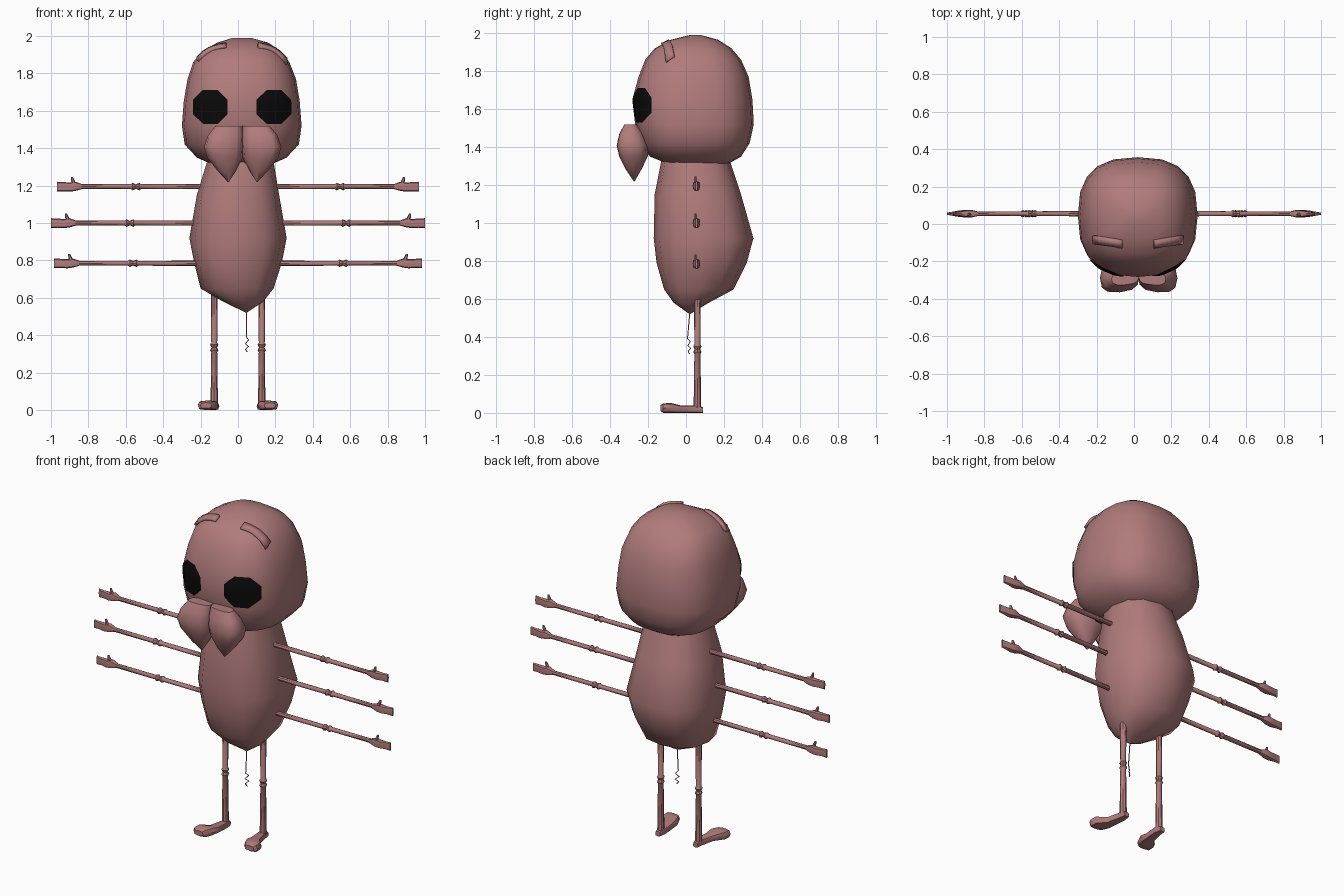
import bpy, bmesh, math
from mathutils import Vector
from mathutils.bvhtree import BVHTree

if "Cube" in bpy.data.objects:
    bpy.data.objects.remove(bpy.data.objects["Cube"])


def material(name, rgb):
    m = bpy.data.materials.new(name)
    m.diffuse_color = (*rgb, 1)
    m.use_nodes = True
    m.node_tree.nodes["Principled BSDF"].inputs["Base Color"].default_value = m.diffuse_color
    return m


SKIN = material("dusty pink", (0.44, 0.20, 0.20))
BLACK = material("black", (0.003, 0.003, 0.003))


def make(name, verts, faces, mat=SKIN, angle=40, fix=True):
    me = bpy.data.meshes.new(name)
    me.from_pydata(verts, [], faces)
    if fix:
        bm = bmesh.new()
        bm.from_mesh(me)
        bmesh.ops.recalc_face_normals(bm, faces=bm.faces)
        bm.to_mesh(me)
        bm.free()
    me.materials.append(mat)
    ob = bpy.data.objects.new(name, me)
    bpy.context.collection.objects.link(ob)
    bpy.ops.object.select_all(action='DESELECT')
    ob.select_set(True)
    bpy.context.view_layer.objects.active = ob
    bpy.ops.object.shade_smooth_by_angle(angle=math.radians(angle))
    return ob


def spow(v, p):
    return math.copysign(abs(v) ** p, v)


def loft(name, rings, n=8, e=2.0, place=lambda x, y, z: (x, y, z), angle=40):
    """Skin rounded cross-sections given as (height, x0, x1, y0, y1)."""
    verts, faces = [], []
    for h, x0, x1, y0, y1 in rings:
        for i in range(n):
            a = 2 * math.pi * i / n
            verts.append(place((x0 + x1) / 2 + (x1 - x0) / 2 * spow(math.cos(a), 2 / e),
                               (y0 + y1) / 2 + (y1 - y0) / 2 * spow(math.sin(a), 2 / e), h))
    for k in range(len(rings) - 1):
        for i in range(n):
            j = (i + 1) % n
            faces.append((k * n + i, k * n + j, (k + 1) * n + j, (k + 1) * n + i))
    faces += [tuple(range(n)), tuple(range((len(rings) - 1) * n, len(rings) * n))]
    return make(name, verts, faces, angle=angle)


def tube(points):
    """Round rings (height, radius) about the local axis."""
    return [(h, -r, r, -r, r) for h, r in points]


# head
head = loft("head", [
    (1.30, -0.09, 0.13, -0.04, 0.16), (1.31, -0.13, 0.17, -0.09, 0.22),
    (1.35, -0.22, 0.26, -0.19, 0.29), (1.42, -0.285, 0.325, -0.24, 0.335),
    (1.52, -0.30, 0.34, -0.268, 0.357), (1.65, -0.29, 0.33, -0.283, 0.35),
    (1.77, -0.27, 0.31, -0.25, 0.33), (1.86, -0.24, 0.275, -0.215, 0.29),
    (1.92, -0.19, 0.23, -0.165, 0.24), (1.965, -0.11, 0.16, -0.08, 0.17),
    (1.99, -0.03, 0.07, 0.02, 0.08)], n=20, e=2.6, angle=60)
tree = BVHTree.FromPolygons([v.co.copy() for v in head.data.vertices],
                            [tuple(p.vertices) for p in head.data.polygons])


def project(origin, direction, lift):
    hit, normal, _, _ = tree.ray_cast(Vector(origin), Vector(direction))
    return hit + normal * lift if hit else Vector(origin)


# body
loft("body", [
    (1.33, -0.165, 0.19, -0.13, 0.23), (1.15, -0.22, 0.22, -0.165, 0.29),
    (0.92, -0.26, 0.26, -0.17, 0.355), (0.79, -0.235, 0.235, -0.155, 0.32),
    (0.65, -0.20, 0.19, -0.115, 0.25), (0.58, -0.08, 0.135, -0.065, 0.12),
    (0.52, 0.044, 0.046, 0.019, 0.021)], n=12, e=2.4, angle=50)

# eyes: octagons laid on the face
for side, cx in (("left", -0.145), ("right", 0.19)):
    n, steps = 16, 4
    verts = [project((cx, -1, 1.62), (0, 1, 0), 0.006)]
    for k in range(1, steps + 1):
        for i in range(n):
            r = 0.098 * k / steps * (1 if i % 2 else math.cos(math.pi / 8))
            a = 2 * math.pi * i / n
            verts.append(project((cx + r * math.cos(a), -1, 1.62 + r * math.sin(a)), (0, 1, 0), 0.006))
    faces = [(0, 1 + i, 1 + (i + 1) % n) for i in range(n)]
    for k in range(steps - 1):
        for i in range(n):
            a, b = 1 + k * n + i, 1 + k * n + (i + 1) % n
            faces.append((a, a + n, b + n, b))
    make(side + "_eye", verts, faces, BLACK, fix=False)

# eyebrows: strips laid on the forehead
for side, s in (("left", -1), ("right", 1)):
    verts = []
    for i in range(6):
        t = i / 5
        x = 0.022 + s * (0.083 + 0.15 * t)
        for y in (-0.125 + 0.022 * t, -0.085 + 0.025 * t):
            verts.append(project((x, y, 3), (0, 0, -1), 0.004))
    brow = make(side + "_eyebrow", verts, [(2 * i, 2 * i + 1, 2 * i + 3, 2 * i + 2) for i in range(5)])
    mod = brow.modifiers.new("thickness", 'SOLIDIFY')
    mod.thickness, mod.offset = 0.02, 0

# two drooping cheek lobes of the muzzle, mirrored about x = 0.025
for side, s in (("left", -1), ("right", 1)):
    loft(side + "_muzzle_lobe", [
        (1.52, 0.0, 0.145, -0.325, -0.255), (1.47, -0.005, 0.185, -0.35, -0.22),
        (1.41, -0.005, 0.207, -0.363, -0.195), (1.35, 0.0, 0.19, -0.35, -0.20),
        (1.28, 0.035, 0.135, -0.315, -0.235), (1.22, 0.074, 0.08, -0.275, -0.27)],
        n=12, e=2.8, place=lambda x, y, z, s=s: (0.025 + s * x, y - 0.08 * x + 0.006, z), angle=50)

# three pairs of arms with elbows, hands and thumbs
for row, z0, L in (("upper", 1.195, 0.968), ("middle", 1.0, 1.0), ("lower", 0.785, 0.983)):
    for side, s in (("left", -1), ("right", 1)):
        def along(x, y, z, s=s, z0=z0):
            return (s * z, 0.055 + y, z0 + x)
        name = f"{side}_{row}_"
        w, el = L - 0.125, L - 0.44
        loft(name + "arm", tube([
            (0.19, 0.014), (el - 0.01, 0.013), (el, 0.02), (el + 0.018, 0.012),
            (el + 0.035, 0.02), (el + 0.045, 0.013), (w, 0.013)]), place=along)
        loft(name + "hand", [
            (w - 0.01, -0.013, 0.013, -0.012, 0.012), (w + 0.025, -0.023, 0.026, -0.02, 0.02),
            (w + 0.055, -0.027, 0.022, -0.018, 0.018), (w + 0.09, -0.025, 0.024, -0.012, 0.012),
            (L, -0.026, 0.026, -0.006, 0.006)], e=3, place=along)
        loft(name + "thumb", tube([(0, 0.012), (0.03, 0.01), (0.05, 0.006)]), n=6,
             place=lambda x, y, z, s=s, z0=z0, L=L:
             (s * (L - 0.095 + x + 0.3 * z), 0.05 + y, z0 + z))

# legs with knees, and splayed feet
for side, s in (("left", -1), ("right", 1)):
    loft(side + "_leg", tube([
        (0.02, 0.02), (0.10, 0.019), (0.31, 0.016), (0.32, 0.022), (0.335, 0.015),
        (0.35, 0.022), (0.36, 0.016), (0.64, 0.018)]),
        place=lambda x, y, z, s=s: (s * 0.127 + x, 0.06 + y, z))
    loft(side + "_foot", [
        (-0.09, 0.11, 0.143, 0, 0.03), (-0.05, 0.10, 0.15, 0, 0.04),
        (0.03, 0.105, 0.17, 0, 0.04), (0.08, 0.105, 0.215, 0, 0.052),
        (0.12, 0.125, 0.215, 0, 0.05), (0.135, 0.14, 0.20, 0.01, 0.04)], e=3.2,
        place=lambda x, y, z, s=s: (s * x, -z, y))

# thin crinkled tail
path = [(0.045, 0.02, 0.53), (0.046, 0.008, 0.39), (0.056, 0.022, 0.375), (0.04, 0.01, 0.355),
        (0.056, 0.025, 0.34), (0.04, 0.012, 0.325), (0.05, 0.018, 0.31)]
loft("tail", [(z, x - 0.003, x + 0.003, y - 0.003, y + 0.003) for x, y, z in path], n=6)
